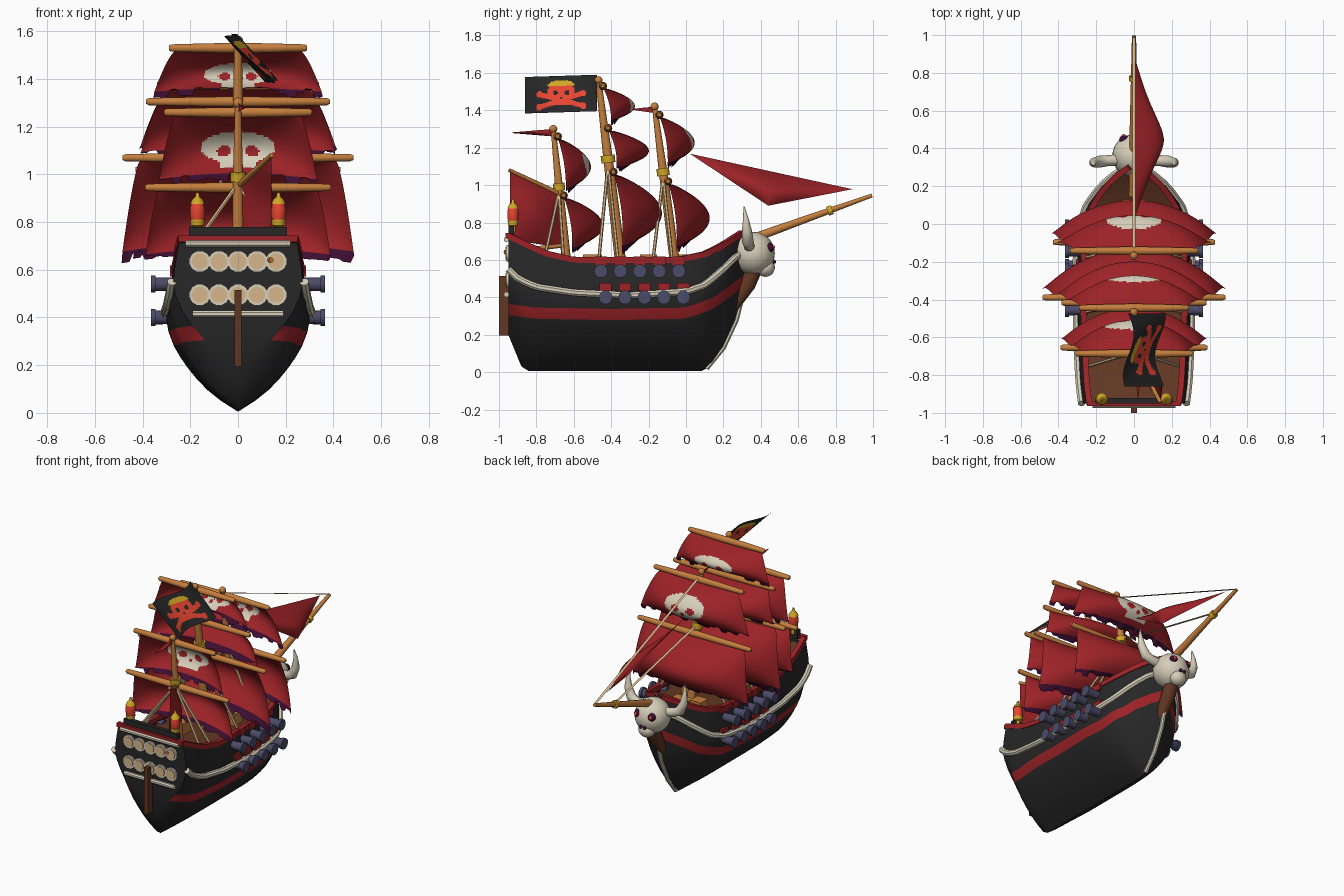
import bpy, math, random
from mathutils import Vector as V

if "Cube" in bpy.data.objects:
    bpy.data.objects.remove(bpy.data.objects["Cube"])
random.seed(4)

COLORS = dict(black=(.02, .02, .021), red=(.33, .016, .02), wood=(.55, .21, .048), brown=(.12, .038, .016),
              bone=(.68, .62, .49), gold=(.62, .38, .02), navy=(.07, .07, .14), plum=(.045, .004, .03),
              scarlet=(.8, .06, .03), rope=(.68, .47, .26))
M = {}
for k, c in COLORS.items():
    M[k] = bpy.data.materials.new(k)
    M[k].diffuse_color = (*c, 1)


def add(name, verts, faces, mats, idx=None, angle=40):
    me = bpy.data.meshes.new(name)
    me.from_pydata([tuple(v) for v in verts], [], faces)
    for m in mats.split():
        me.materials.append(M[m])
    if idx:
        for p, i in zip(me.polygons, idx):
            p.material_index = i
    me.shade_smooth()
    me.set_sharp_from_angle(angle=math.radians(angle))
    ob = bpy.data.objects.new(name, me)
    bpy.context.collection.objects.link(ob)
    return ob


def tube(name, pts, radii, mat, n=10):
    pts = [V(p) for p in pts]
    if not isinstance(radii, (list, tuple)):
        radii = [radii] * len(pts)
    k = len(pts)
    tan = [(pts[min(i + 1, k - 1)] - pts[max(i - 1, 0)]).normalized() for i in range(k)]
    ax = min(range(3), key=lambda a: max(abs(t[a]) for t in tan))
    ref = V([float(a == ax) for a in range(3)])
    verts, faces = [], []
    for p, t, r in zip(pts, tan, radii):
        a = t.cross(ref).normalized()
        b = t.cross(a)
        verts += [p + r * (math.cos(q) * a + math.sin(q) * b)
                  for q in [2 * math.pi * (j + .5) / n for j in range(n)]]
    for i in range(k - 1):
        faces += [(i*n + j, i*n + (j+1) % n, (i+1)*n + (j+1) % n, (i+1)*n + j) for j in range(n)]
    faces += [tuple(range(n))[::-1], tuple(range((k-1)*n, k*n))]
    return add(name, verts, faces, mat)


def ball(name, c, r, mat, squash=(1, 1, 1), n=20):
    rows = n // 2
    verts = [V(c) + V([r * squash[0] * math.sin(a) * math.cos(b), r * squash[1] * math.sin(a) * math.sin(b),
                       r * squash[2] * math.cos(a)])
             for a in [math.pi * (.02 + .96 * i / rows) for i in range(rows + 1)]
             for b in [2 * math.pi * j / n for j in range(n)]]
    faces = [(i*n + j, (i+1)*n + j, (i+1)*n + (j+1) % n, i*n + (j+1) % n) for i in range(rows) for j in range(n)]
    faces += [tuple(range(n)), tuple(range(rows*n, rows*n + n))[::-1]]
    return add(name, verts, faces, mat, angle=60)


def box(name, c, s, mat):
    verts = [(c[0] + x*s[0]/2, c[1] + y*s[1]/2, c[2] + z*s[2]/2) for x in (-1, 1) for y in (-1, 1) for z in (-1, 1)]
    return add(name, verts, [(0, 1, 3, 2), (4, 6, 7, 5), (0, 4, 5, 1), (2, 3, 7, 6), (0, 2, 6, 4), (1, 5, 7, 3)], mat)


def grid(name, f, nu, nv, mats, rule=None):
    """Surface f(u, v); rule(u, v) picks the colour at each face centre."""
    verts = [f(i / nu, j / nv) for j in range(nv + 1) for i in range(nu + 1)]
    w = nu + 1
    faces = [(j*w + i, j*w + i + 1, (j+1)*w + i + 1, (j+1)*w + i) for j in range(nv) for i in range(nu)]
    idx = [rule((i + .5) / nu, (j + .5) / nv) for j in range(nv) for i in range(nu)] if rule else None
    return add(name, verts, faces, mats, idx, 60)


def interp(tab, y):
    for (a, p), (b, q) in zip(tab, tab[1:]):
        if y <= b:
            return p + (q - p) * max(0, (y - a) / (b - a))
    return tab[-1][1]


# Hull lines: sheer, keel, beam factor, stripe height and section shape
SHEER = [(-.95, .73), (-.85, .68), (-.75, .635), (-.6, .6), (-.05, .6), (.1, .63), (.2, .68), (.31, .75)]
KEEL = [(-.95, .2), (-.88, .03), (-.84, .005), (.08, .005), (.13, .03), (.2, .13), (.27, .28), (.31, .45)]
BEAM = [(-.95, .9), (-.85, .95), (-.6, 1), (-.15, 1), (0, .94), (.1, .83), (.2, .58), (.27, .3), (.31, .06)]
BAND = [(-.95, .335), (-.8, .315), (-.4, .308), (0, .315), (.15, .37), (.31, .49)]
SECT = [(0, 0), (.05, .17), (.15, .42), (.25, .61), (.35, .76), (.45, .88), (.55, .96), (.66, 1), (.8, .97), (1, .9)]


def hx(y, z):
    k, s = interp(KEEL, y), interp(SHEER, y)
    return .302 * interp(BEAM, y) * interp(SECT, (z - k) / (s - k))


stations = [-.95, -.915, -.88, -.86, -.84] + [-.8 + .06 * i for i in range(15)] + [.08, .11, .14, .17, .2, .23, .26, .285, .31]
verts, faces, idx = [], [], []
W = 27
for y in stations:
    k, s, b = interp(KEEL, y), interp(SHEER, y), interp(BAND, y)
    zs = [k + (b - .03 - k) * i / 6 for i in range(7)] + [b + .03 + (s - b - .03) * i / 6 for i in range(7)]
    row = [(hx(y, z), y, z) for z in zs]
    verts += [(-x, y, z) for x, y, z in row[:0:-1]] + row
for i in range(len(stations) - 1):
    for j in range(W - 1):
        faces.append((i*W + j, i*W + j + 1, (i+1)*W + j + 1, (i+1)*W + j))
        idx.append(1 if j in (6, 19) else 0)
faces.append(tuple(range(W))[::-1])
add("hull", verts, faces, "black red", idx + [0])
ys = [-.95 + 1.25 * i / 30 for i in range(31)]
grid("deck", lambda u, v: ((2*u - 1) * .97 * hx(-.945 + 1.24*v, interp(SHEER, -.945 + 1.24*v) - .05),
     -.945 + 1.24*v, interp(SHEER, -.945 + 1.24*v) - .05), 2, 30, "brown")
for s in (-1, 1):
    tube("gunwale", [(s * (hx(y, interp(SHEER, y)) - .008), y, interp(SHEER, y)) for y in ys], .022, "red", 4)
    wl = [(-.95, .55), (-.9, .5), (-.8, .455), (-.6, .425), (-.3, .41), (0, .43), (.1, .465), (.2, .55), (.29, .64)]
    tube("bone_wale", [(s * (hx(y, interp(wl, y)) + .006), y, interp(wl, y)) for y in ys], .02, "bone", 8)
tube("stem_bone", [(0, .11, .02), (0, .2, .13), (0, .27, .28), (0, .31, .44)], .014, "bone", 8)
tube("cutwater", [(0, .36, .54), (0, .33, .47), (0, .25, .35)], [.045, .045, .035], "brown")

# Cannons in two rows with flush red port lids
for s in (-1, 1):
    for z, y0 in ((.54, -.455), (.4, -.43)):
        for i in range(5):
            y = y0 + .104 * i
            x = hx(y, z)
            tube("cannon", [(s * a, y, z) for a in (x - .04, x + .03, x + .03, .345, .345, .365)],
                 [.028, .028, .03, .03, .037, .037], "navy", 10)
            box("port_lid", (s * (hx(y, z + .06) - .002), y, z + .055), (.03, .066, .045), "red")

# Stern: taffrail, bars, windows, rudder, lanterns
box("taffrail", (0, -.935, .75), (.41, .03, .06), "black")
tube("stern_rail", [(-.25, -.95, .73), (.25, -.95, .73)], .02, "red", 4)
for z, w in ((.71, .22), (.415, .19)):
    tube("stern_bar", [(-w, -.96, z), (w, -.96, z)], .015, "bone", 8)
for z in (.635, .495):
    for i in range(-2, 3):
        tube("window_frame", [(.08*i, -.945, z), (.08*i, -.96, z)], .046, "bone", 12)
        tube("window_pane", [(.08*i, -.955, z), (.08*i, -.965, z)], .034, "rope", 12)
box("rudder", (0, -.972, .355), (.03, .055, .32), "brown")
for s in (-1, 1):
    x, y = s * .17, -.925
    tube("lantern_base", [(x, y, .75), (x, y, .78), (x, y, .785), (x, y, .81)], [.015, .015, .028, .03], "gold")
    tube("lantern_glass", [(x, y, .805), (x, y, .825), (x, y, .86), (x, y, .88)], [.026, .031, .031, .026], "scarlet")
    tube("lantern_cap", [(x, y, .875), (x, y, .895), (x, y, .905), (x, y, .925)], [.032, .022, .01, .006], "gold")

# Skull figurehead with horns
ball("skull_head", (0, .36, .635), .115, "bone", n=28)
ball("skull_jaw", (0, .425, .56), .056, "bone", (1, .9, .9))
for s in (-1, 1):
    ball("skull_eye", (s * .052, .445, .665), .027, "plum", n=12)
    ball("skull_pupil", (s * .056, .464, .668), .012, "scarlet", n=8)
    ball("skull_nostril", (s * .014, .47, .59), .012, "plum", n=8)
    tube("horn", [(s * x, y, z) for x, y, z in ((.08, .34, .67), (.14, .335, .68), (.185, .33, .7),
         (.212, .325, .76), (.215, .32, .82), (.21, .31, .885))], [.03, .029, .032, .026, .015, .003], "bone")


def ribbon(name, a, b, w=.009):
    add(name, [(-w, *a), (w, *a), (w, *b), (-w, *b)], [(0, 1, 2, 3)], "rope")


# Bowsprit and flat stays
tube("bowsprit", [(0, .15, .64), (0, .5, .767), (0, .995, .945)], [.028, .023, .011], "wood")
tube("bowsprit_ring", [(0, .757, .86), (0, .783, .869)], .026, "gold")
ribbon("upper_stay", (-.165, 1.4), (.985, .952))
ribbon("lower_stay", (-.11, 1.07), (.77, .875))


def skull(cz, a, b):
    """Emblem rule in sail coordinates: cranium, teeth, eyes and nose."""
    def rule(x, z):
        x, z = abs(x) / a, (z - cz) / b
        inside = x*x + (z - .1)**2 / .81 < 1 or (x < .5 and -1.05 < z < 0)
        eye = ((x - .38) / .19)**2 + ((z + .1) / .3)**2 < 1
        nose = x < .08 and -.62 < z < -.32
        return inside and not eye and not nose
    return rule


def sail(name, y0, zt, zb, wt, wb, yb, emblem=None):
    """Billowing square sail with ragged plum hem."""
    depth, nu, nv = yb - y0 - .02, 60, 30
    jag = [random.uniform(-.024, .018) for _ in range(nu + 1)]

    def f(u, v):
        q = 2*u - 1
        arch = 1 - q*q
        z = zt + (zb - zt) * v + .1 * (zt - zb) * arch * v * v
        if v > .93:
            z += jag[round(u * nu) // 3 * 3] * (v - .93) / .07
        bow = math.sin(math.pi * .96 * v) ** .75
        return (q * (wt + (wb - wt) * v**.7), y0 + .04*v + depth * bow * (.1 + .9 * arch**.85), z)

    def rule(u, v):
        x, y, z = f(u, v)
        if v > .92:
            return 1
        return 2 if emblem and emblem(x, z) else 0
    grid(name, f, nu, nv, "red plum bone", rule)


# Masts: base, top, radius, gold ring height; sails: yard z, half yard, bottom z, widths, bulge y, emblem
RIG = dict(
    main=((-.345, .55), (-.468, 1.56), .031, 1.14, [
        (1.53, .29, 1.335, .26, .355, -.275, skull(1.415, .145, .05)),
        (1.305, .385, 1.08, .33, .41, -.2, None), (1.07, .485, .65, .41, .488, -.13, None)]),
    fore=((-.055, .55), (-.168, 1.42), .028, 1.07, [
        (1.375, .34, 1.1, .29, .415, .045, skull(1.24, .15, .075)), (1.02, .43, .65, .38, .44, .125, None)]),
    mizzen=((-.635, .55), (-.71, 1.3), .026, .99, [
        (1.26, .31, .96, .26, .335, -.51, skull(1.105, .155, .075)), (.945, .39, .645, .33, .39, -.445, None)]))
for name, (b, t, r, ring, sails) in RIG.items():
    at = lambda z: b[0] + (t[0] - b[0]) * (z - b[1]) / (t[1] - b[1])
    tube(name + "_mast", [(0, b[0], b[1]), (0, at(ring), ring), (0, t[0], t[1])], [r, r * .85, r * .5], "wood", 12)
    tube(name + "_ring", [(0, at(ring - .02), ring - .02), (0, at(ring + .02), ring + .02)], r * 1.25, "gold", 12)
    ball(name + "_finial", (0, t[0], t[1]), .022, "wood", n=12)
    for i, (z, hw, zb, wt, wb, yb, em) in enumerate(sails):
        y = at(z) + .02
        tube(f"{name}_yard_{i}", [(q * hw, y, z) for q in (-1, -.97, -.5, 0, .5, .97, 1)],
             [.01, .016, .02, .023, .02, .016, .01], "wood")
        sail(f"{name}_sail_{i}", y, z - .01, zb, wt, wb, yb, em)
    for s in (-1, 1):
        for d in (-.1, .0):
            yy = b[0] + d - .02
            tube(name + "_shroud", [(0, at(ring), ring - .03), (s * (hx(yy, .6) - .02), yy, .61)], .009, "rope", 6)


def sheet(name, a, b, c, d, bulge=(0, 0, 0), mat="red"):
    a, b, c, d, bulge = map(V, (a, b, c, d, bulge))
    grid(name, lambda u, v: a.lerp(b, u).lerp(d.lerp(c, u), v) + bulge * math.sin(math.pi*u) * math.sin(math.pi*v),
         16, 12, mat)


# Fore and aft sails and pennants
sheet("jib", (0, .02, 1.168), (0, .89, .978), (.145, .44, .89), (.145, .44, .89), (.07, 0, .01))
sheet("spanker", (0, -.67, .96), (.14, -.94, 1.07), (.14, -.945, .71), (0, -.64, .66), (.06, 0, 0))
tube("gaff", [(0, -.67, .95), (.14, -.945, 1.08)], [.014, .01], "wood")
tube("boom", [(0, -.64, .68), (.14, -.97, .64)], .012, "wood")
sheet("mizzen_pennant", (0, -.71, 1.3), (.02, -.93, 1.282), (.02, -.93, 1.278), (0, -.71, 1.26), (.02, 0, 0))
sheet("fore_pennant", (0, -.168, 1.42), (.02, -.29, 1.407), (.02, -.29, 1.403), (0, -.168, 1.385))


# Black flag with painted emblem
def flag(u, v):
    wave = .028 * math.sin(u * 5.5 + v * 1.5)
    return (-.03 + .17 * v + wave, -.475 - .385 * u, 1.59 - .195 * v - .012 * u)


def flag_rule(u, v):
    x, z = abs(u - .5) * .385, (.5 - v) * .2
    if (x / .075)**2 + ((z - .045) / .032)**2 < 1 and z > .045:
        return 2
    if ((x - .032) / .013)**2 + ((z - .008) / .013)**2 < 1 or (x / .008)**2 + ((z + .02) / .007)**2 < 1:
        return 0
    if (x / .075)**2 + ((z - .01) / .052)**2 < 1 or (x < .04 and -.06 < z < 0):
        return 1
    bones = x < .115 and abs(abs(z + .033) - x * .29) < .014
    return 1 if bones or math.hypot(x - .115, abs(z + .033) - .034) < .018 else 0


grid("flag", flag, 64, 40, "black scarlet gold", flag_rule)

# Deck cargo
for x, y, w in ((0, .07, .12), (-.1, .0, .08), (.1, -.2, .09), (-.09, -.5, .1)):
    box("crate", (x, y, .59), (w, w, .08), "wood")

for m in bpy.data.materials:
    if m.users and not m.is_grease_pencil:
        m.use_nodes = True
        m.node_tree.nodes["Principled BSDF"].inputs["Base Color"].default_value = m.diffuse_color
